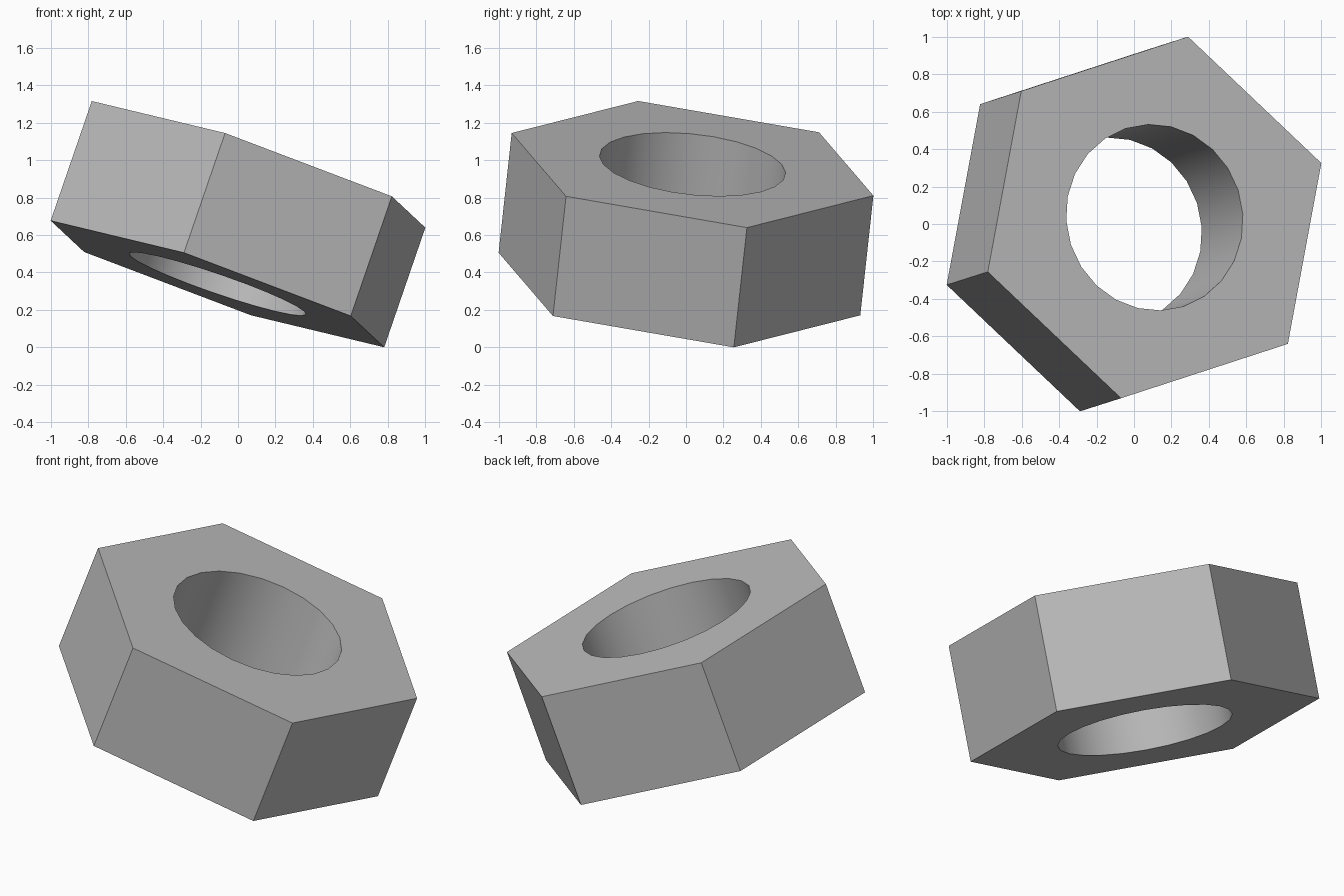
import bpy, bmesh, math
from mathutils import Matrix, Vector

if "Cube" in bpy.data.objects:
    bpy.data.objects.remove(bpy.data.objects["Cube"])

SIDES, STEPS = 6, 4              # hexagon sides, bore segments per side
OUTER, BORE, HALF = 0.997, 0.5, 0.34

steel = bpy.data.materials.new("plain grey")
steel.use_nodes = True
grey = (0.5, 0.5, 0.5, 1)
steel.diffuse_color = grey
steel.node_tree.nodes["Principled BSDF"].inputs["Base Color"].default_value = grey


def ring(bm, count, radius, z):
    turn = math.tau / count
    return [bm.verts.new((radius * math.cos(i * turn), radius * math.sin(i * turn), z))
            for i in range(count)]


bm = bmesh.new()
holes = SIDES * STEPS
outer = [ring(bm, SIDES, OUTER, z) for z in (-HALF, HALF)]
inner = [ring(bm, holes, BORE, z) for z in (-HALF, HALF)]

# Outer flats and the end faces, one sector at a time
for i in range(SIDES):
    j = (i + 1) % SIDES
    bm.faces.new((outer[0][i], outer[0][j], outer[1][j], outer[1][i]))
    for rim, bore in zip(outer, inner):
        arc = [bore[(i * STEPS + k) % holes] for k in range(STEPS, -1, -1)]
        bm.faces.new([rim[i], rim[j]] + arc)

# Smooth bore wall
for i in range(holes):
    j = (i + 1) % holes
    bm.faces.new((inner[0][i], inner[1][i], inner[1][j], inner[0][j]))
bmesh.ops.recalc_face_normals(bm, faces=bm.faces)

# Merge the sectors of each end into two halves so the ends stay flat and clean
seams = [e for e in bm.edges if len({round(v.co.z, 3) for v in e.verts}) == 1
         and len({round(v.co.xy.length, 2) for v in e.verts}) == 2]
bmesh.ops.dissolve_edges(bm, edges=[e for e in seams if abs(e.verts[0].co.y) > 0.1])

mesh = bpy.data.meshes.new("hex_nut")
bm.to_mesh(mesh)
bm.free()
mesh.materials.append(steel)
nut = bpy.data.objects.new("hex_nut", mesh)
bpy.context.collection.objects.link(nut)

# Tilt the nut: local z is the bore axis, local x points to a corner
axis = Vector((0.22, 0.07, 0.64)).normalized()
corner = Vector((0.89, 0.29, -0.34))
corner = (corner - axis * corner.dot(axis)).normalized()
tilt = Matrix((corner, axis.cross(corner), axis)).transposed().to_4x4()
mesh.transform(tilt)
mesh.transform(Matrix.Translation((0, 0, -min(v.co.z for v in mesh.vertices))))

bpy.context.view_layer.objects.active = nut
nut.select_set(True)
bpy.ops.object.shade_smooth_by_angle(angle=math.radians(30))
